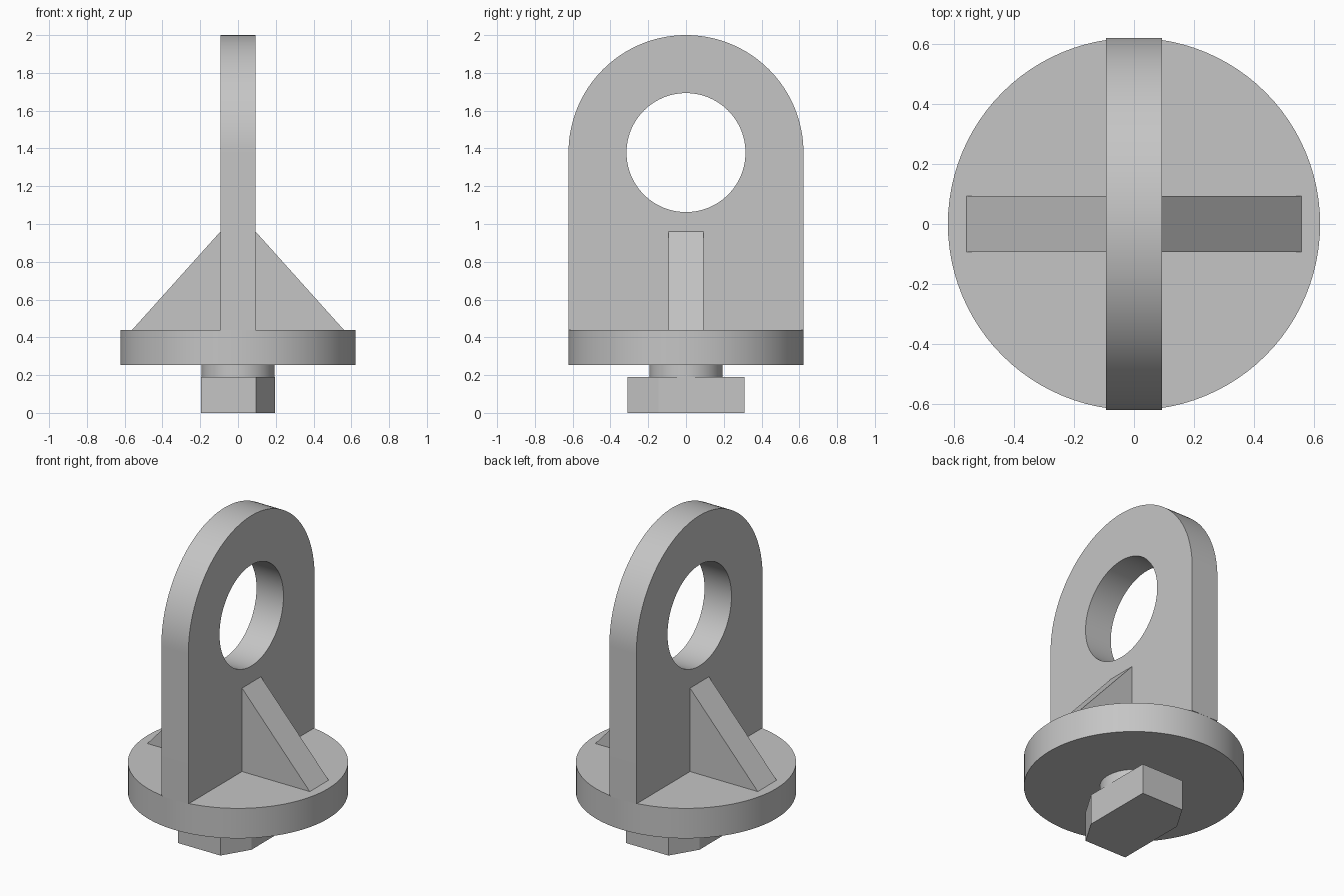
import bpy
import bmesh
from math import cos, sin, pi, radians
from mathutils import Matrix, Vector

cube = bpy.data.objects.get("Cube")
if cube:
    bpy.data.objects.remove(cube, do_unlink=True)

# One plain grey for the whole fitting
GREY = (0.56, 0.56, 0.56, 1.0)
grey = bpy.data.materials.new("plain grey")
grey.use_nodes = True
grey.diffuse_color = GREY
grey.node_tree.nodes["Principled BSDF"].inputs["Base Color"].default_value = GREY

RADIUS = 0.622
HALF_THICK = 0.093
DISC_BOTTOM, DISC_TOP = 0.253, 0.44
EYE_Z = 2 - RADIUS


def arc(radius, start, end, steps, centre=(0, 0)):
    angles = [start + (end - start) * i / steps for i in range(steps + 1)]
    return [(centre[0] + radius * cos(a), centre[1] + radius * sin(a)) for a in angles]


def extrude(name, outline, place, direction):
    """Sweep a closed 2D outline, placed in space by a function, along a direction."""
    bm = bmesh.new()
    face = bm.faces.new([bm.verts.new(place(u, v)) for u, v in outline])
    swept = bmesh.ops.extrude_face_region(bm, geom=[face], use_keep_orig=True)
    moved = [g for g in swept["geom"] if isinstance(g, bmesh.types.BMVert)]
    bmesh.ops.translate(bm, verts=moved, vec=Vector(direction))
    bmesh.ops.recalc_face_normals(bm, faces=bm.faces)
    return finish(name, bm)


def finish(name, bm):
    mesh = bpy.data.meshes.new(name)
    bm.to_mesh(mesh)
    bm.free()
    mesh.materials.append(grey)
    obj = bpy.data.objects.new(name, mesh)
    bpy.context.collection.objects.link(obj)
    return obj


def cylinder(name, radius, bottom, top, sides=96):
    bm = bmesh.new()
    bmesh.ops.create_cone(bm, cap_ends=True, segments=sides, radius1=radius,
                          radius2=radius, depth=top - bottom,
                          matrix=Matrix.Translation((0, 0, (bottom + top) / 2)))
    return finish(name, bm)


def smooth(obj):
    bpy.ops.object.select_all(action="DESELECT")
    obj.select_set(True)
    bpy.context.view_layer.objects.active = obj
    bpy.ops.object.shade_smooth_by_angle(angle=radians(30))


# Round base and the neck beneath it
smooth(cylinder("base_disc", RADIUS, DISC_BOTTOM, DISC_TOP))
smooth(cylinder("neck", 0.193, 0.19, DISC_BOTTOM))

# Locking head: a block with two opposite corners cut off
half_head = [(-0.195, -0.31), (0.096, -0.31), (0.195, -0.145)]
head = half_head + [(-x, -y) for x, y in half_head]
extrude("locking_head", head, lambda u, v: (u, v, 0), (0, 0, 0.19))

# Upright lug with a round top, its eye bored through
lug_outline = [(-RADIUS, DISC_TOP), (RADIUS, DISC_TOP)]
lug_outline += arc(RADIUS, 0, pi, 64, (0, EYE_Z))
lug = extrude("lug_plate", lug_outline,
              lambda u, v: (-HALF_THICK, u, v), (2 * HALF_THICK, 0, 0))
bore_outline = arc(0.315, 0, 2 * pi, 96, (0, EYE_Z))[:-1]
bore = extrude("eye_cutter", bore_outline, lambda u, v: (-0.3, u, v), (0.6, 0, 0))
cut = lug.modifiers.new("eye", "BOOLEAN")
cut.operation = "DIFFERENCE"
cut.solver = "EXACT"
cut.object = bore
bpy.context.view_layer.objects.active = lug
bpy.ops.object.modifier_apply(modifier=cut.name)
bpy.data.objects.remove(bore, do_unlink=True)
smooth(lug)

# Triangular ribs bracing both sides of the lug
for side, name in ((1, "left_rib"), (-1, "right_rib")):
    rib = [(HALF_THICK, DISC_TOP), (0.56, DISC_TOP), (HALF_THICK, 0.96)]
    extrude(name, rib, lambda u, v: (side * u, -HALF_THICK, v), (0, 2 * HALF_THICK, 0))
